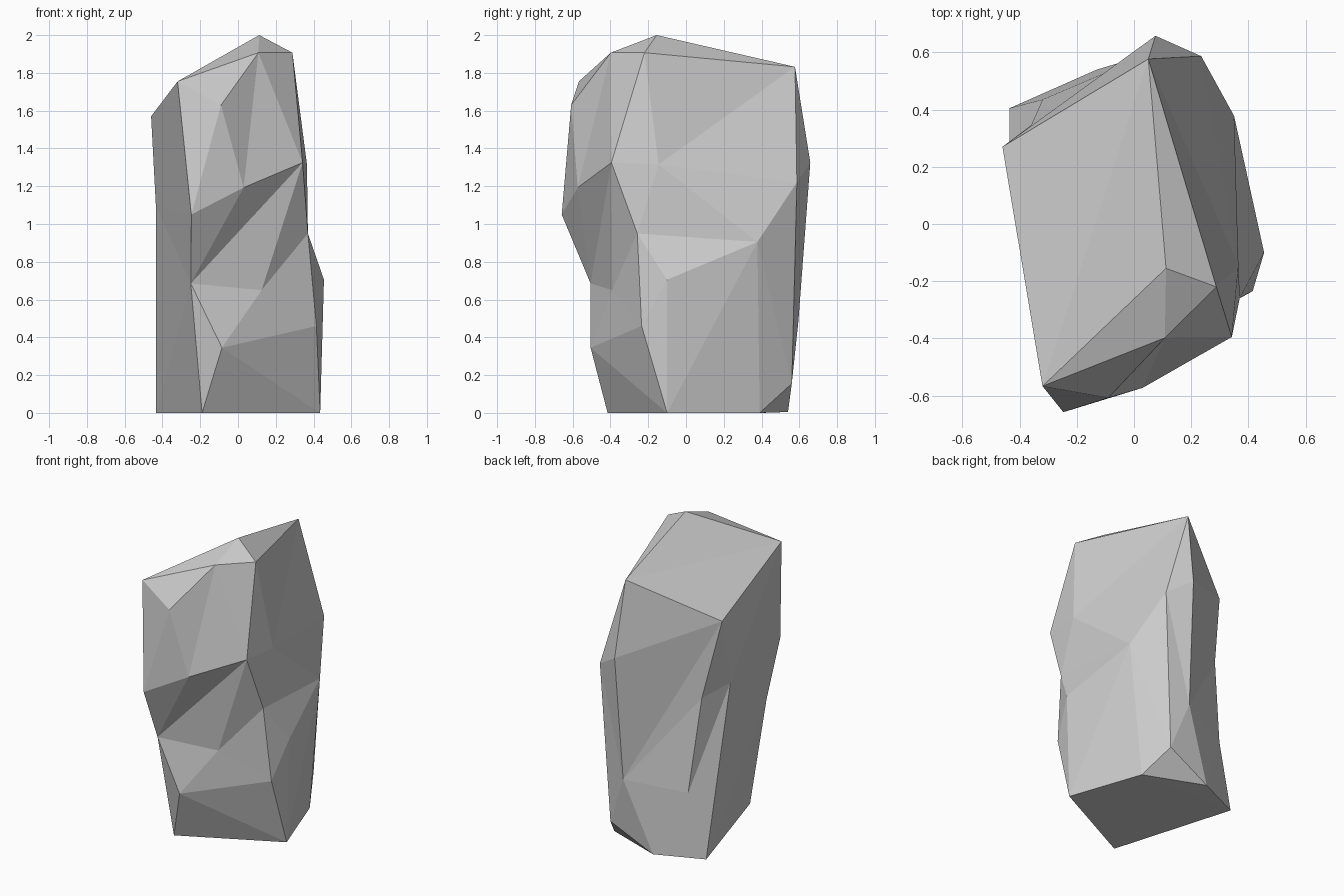
import bpy, bmesh

if "Cube" in bpy.data.objects:
    bpy.data.objects.remove(bpy.data.objects["Cube"])

bm = bmesh.new()


def pts(*coords):
    return [bm.verts.new(c) for c in coords]


def face(*vs):
    # skip faces that collapse where two outlines share a corner
    if len(set(vs)) == len(vs):
        bm.faces.new(vs)


def weave(low, up, steps):
    """Join two closed outlines with triangles; L/U says which outline advances."""
    i = j = 0
    for s in steps:
        a, b = low[i % len(low)], up[j % len(up)]
        if s == "L":
            i += 1
            face(a, low[i % len(low)], b)
        else:
            j += 1
            face(a, up[j % len(up)], b)


# Outlines of the rock, counter-clockwise from the front left corner
foot = pts((-.19, -.415, 0), (.435, -.10, 0), (.265, .39, 0),
           (-.13, .54, .005), (-.435, .405, 0))

k, o, n, r, s, w, v, a, b = lower = pts(
    (-.25, -.505, .685), (-.085, -.505, .345), (.415, -.235, .46),
    (.455, -.10, .705), (.35, .378, .905), (.175, .56, .155),
    (.055, .595, .485), (-.32, .435, .43), (-.435, .145, 1.10))

l, m, t, c = pts((.125, -.39, .65), (.37, -.258, .95),
                 (.235, .587, 1.22), (-.36, .345, 1.05))
waist = [k, l, m, s, t, v, c, b]

j, i, h, z, u, f = pts((-.247, -.658, 1.05), (.03, -.573, 1.193),
                       (.342, -.395, 1.325), (.365, -.145, 1.315),
                       (.075, .658, 1.325), (-.46, .27, 1.57))
chest = [j, i, h, z, t, u, f, b]

p, g, q, d, e = pts((-.32, -.567, 1.755), (-.09, -.608, 1.63),
                    (.108, -.398, 1.907), (.288, -.22, 1.907),
                    (.05, .577, 1.832))
shoulder = [p, g, q, d, e, f]
peak, = pts((.112, -.155, 2.0))

# Side facets, from the foot upwards
weave(foot, lower, "ULUUULULUULUUL")
weave(lower, waist, "LULULLULULULULULU")
weave(waist, chest, "UULLULULLUULLULU")
weave(chest, shoulder, "ULULULULLLULUL")

# Top facets
face(p, g, q)
face(e, f, p)
crown = [p, q, d, e]
for x in range(4):
    face(crown[x], crown[(x + 1) % 4], peak)

# Underside
face(foot[4], foot[2], foot[1], foot[0])
face(foot[4], foot[3], foot[2])

bmesh.ops.recalc_face_normals(bm, faces=bm.faces[:])
mesh = bpy.data.meshes.new("rock")
bm.to_mesh(mesh)
bm.free()
rock = bpy.data.objects.new("rock", mesh)
bpy.context.collection.objects.link(rock)
